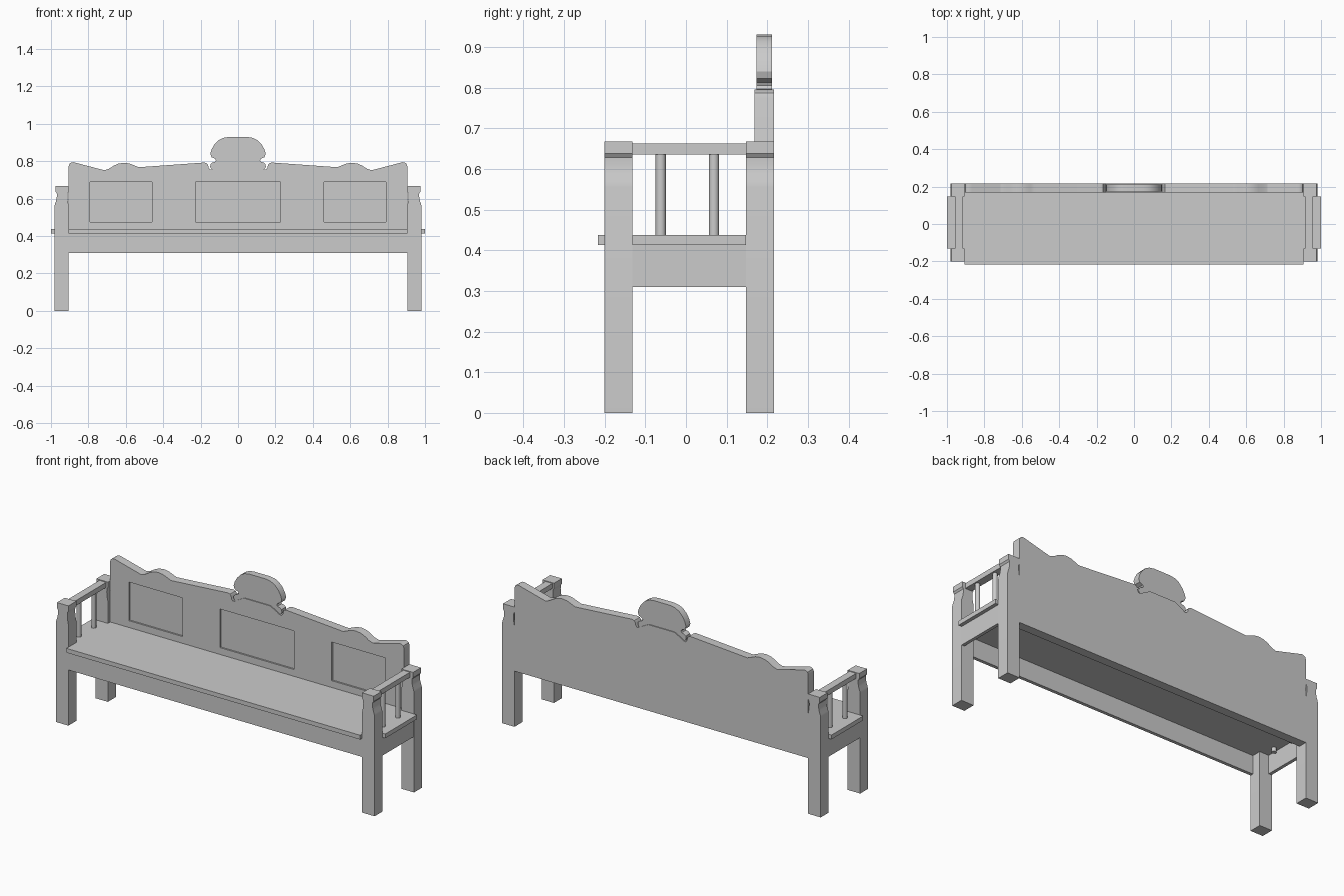
import bpy, bmesh, math

if "Cube" in bpy.data.objects:
    bpy.data.objects.remove(bpy.data.objects["Cube"])


def make_prism(name, profile, y0, y1):
    """Extrude an (x, z) outline from y0 to y1."""
    bm = bmesh.new()
    face = bm.faces.new([bm.verts.new((x, y0, z)) for x, z in profile])
    ext = bmesh.ops.extrude_face_region(bm, geom=[face])
    for v in ext["geom"]:
        if isinstance(v, bmesh.types.BMVert):
            v.co.y = y1
    bmesh.ops.recalc_face_normals(bm, faces=bm.faces)
    mesh = bpy.data.meshes.new(name)
    bm.to_mesh(mesh)
    bm.free()
    obj = bpy.data.objects.new(name, mesh)
    bpy.context.collection.objects.link(obj)
    return obj


def make_box(name, x0, x1, y0, y1, z0, z1):
    return make_prism(name, [(x0, z0), (x1, z0), (x1, z1), (x0, z1)], y0, y1)


def smooth(obj):
    bpy.ops.object.select_all(action='DESELECT')
    obj.select_set(True)
    bpy.context.view_layer.objects.active = obj
    bpy.ops.object.shade_smooth_by_angle(angle=math.radians(30))


def mirrored(half):
    """Complete a right-half outline listed from bottom to top."""
    return half + [(-x, z) for x, z in reversed(half)]


FRONT, BACK = -0.20, 0.217
LEG_IN_F, LEG_IN_B = -0.131, 0.147

# seat board and its tabs between the posts
make_box("seat", -0.905, 0.905, -0.217, 0.172, 0.413, 0.437)
# front apron
make_box("front_apron", -0.905, 0.905, FRONT, FRONT + 0.018, 0.31, 0.415)

# backrest with scrolled top edge
back_half = [
    (0.905, 0.31), (0.905, 0.775), (0.901, 0.787), (0.892, 0.793), (0.88, 0.795),
    (0.865, 0.791), (0.715, 0.752), (0.69, 0.76), (0.665, 0.776), (0.64, 0.787),
    (0.61, 0.792), (0.58, 0.788), (0.555, 0.778), (0.53, 0.768), (0.18, 0.793),
    (0.167, 0.789), (0.16, 0.78), (0.158, 0.766), (0.15, 0.755), (0.138, 0.757),
    (0.122, 0.768), (0.08, 0.79)]
backrest = make_prism("backrest", mirrored(back_half), 0.168, BACK)

# shallow recessed panels on the backrest front
for x0, x1 in ((-0.79, -0.46), (-0.228, 0.228), (0.46, 0.79)):
    cutter = make_box("panel_cutter", x0, x1, 0.10, 0.177, 0.475, 0.69)
    cutter.hide_render = True
    mod = backrest.modifiers.new("panel", 'BOOLEAN')
    mod.operation = 'DIFFERENCE'
    mod.solver = 'EXACT'
    mod.object = cutter
    bpy.context.view_layer.objects.active = backrest
    bpy.ops.object.modifier_apply(modifier=mod.name)
    bpy.data.objects.remove(cutter)
smooth(backrest)

# raised crest in the middle
crest_half = [
    (0.10, 0.757), (0.14, 0.757), (0.149, 0.77), (0.147, 0.785), (0.137, 0.793),
    (0.122, 0.797), (0.118, 0.805), (0.122, 0.813), (0.142, 0.822), (0.148, 0.84),
    (0.142, 0.862), (0.127, 0.889), (0.105, 0.912), (0.08, 0.925), (0.05, 0.93)]
smooth(make_prism("crest", mirrored(crest_half), 0.173, 0.212))

# corner posts with a waisted upper part
post = [
    (0.905, 0), (0.982, 0), (0.982, 0.555), (0.979, 0.57), (0.972, 0.59),
    (0.969, 0.61), (0.969, 0.628), (0.976, 0.638), (0.976, 0.667), (0.905, 0.667),
    (0.905, 0.638), (0.911, 0.628), (0.912, 0.61), (0.91, 0.585), (0.905, 0.56)]

for side, sx in (("right", 1), ("left", -1)):
    outline = [(sx * x, z) for x, z in post]
    smooth(make_prism(f"front_post_{side}", outline, FRONT, LEG_IN_F))
    smooth(make_prism(f"back_post_{side}", outline, LEG_IN_B, BACK))
    # side apron, seat end and armrest
    make_box(f"side_apron_{side}", sx * 0.962, sx * 0.98, LEG_IN_F, LEG_IN_B, 0.31, 0.415)
    make_box(f"seat_end_{side}", sx * 0.905, sx * 1.0, LEG_IN_F, LEG_IN_B, 0.413, 0.437)
    make_box(f"armrest_{side}", sx * 0.915, sx * 0.957, LEG_IN_F, LEG_IN_B, 0.635, 0.663)
    # turned spindles under the armrest
    for y in (-0.062, 0.069):
        bpy.ops.mesh.primitive_cylinder_add(
            vertices=20, radius=0.0125, depth=0.25, location=(sx * 0.937, y, 0.515))
        bpy.context.object.name = f"arm_spindle_{side}"
        smooth(bpy.context.object)
